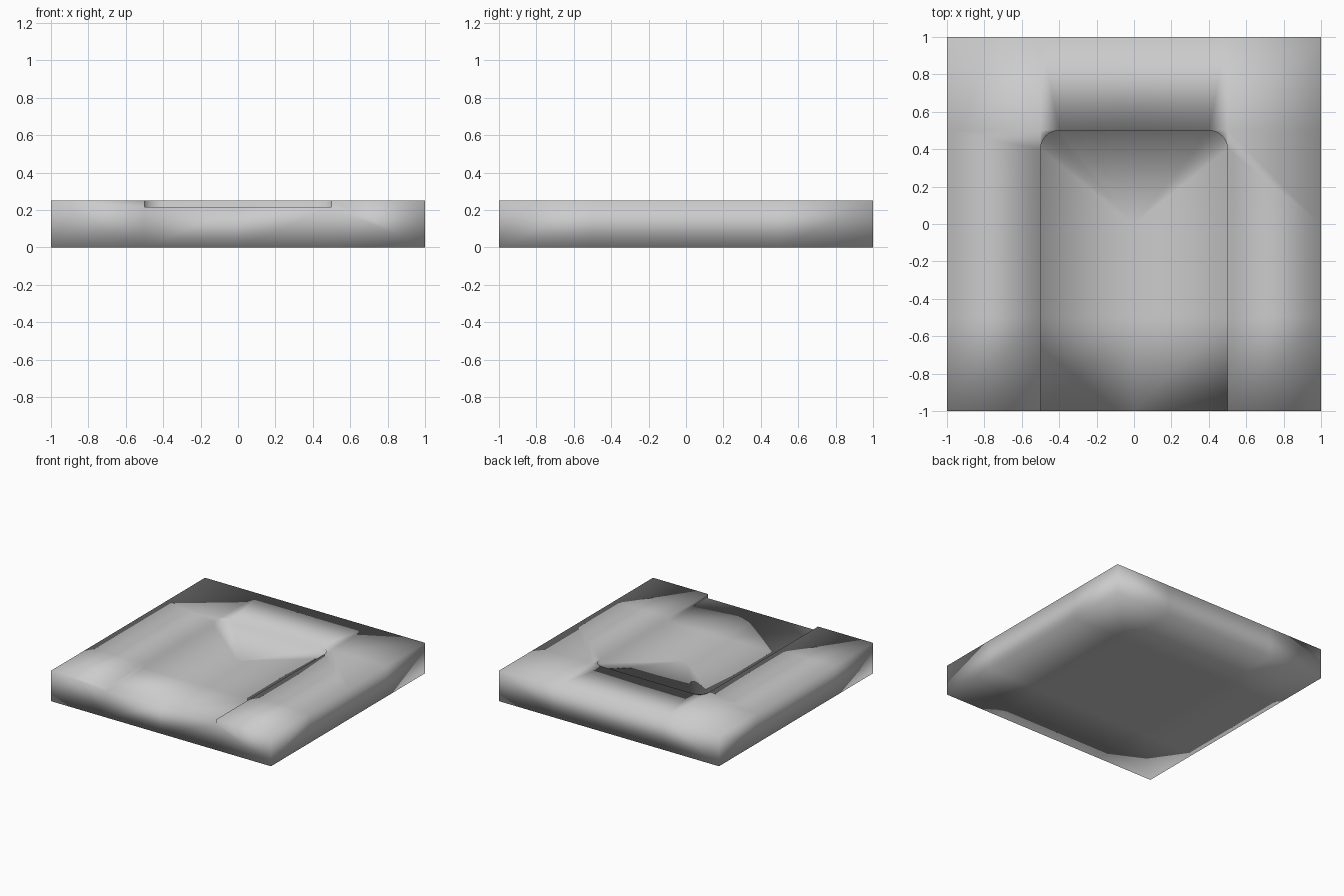
import bpy, bmesh, math

if "Cube" in bpy.data.objects:
    bpy.data.objects.remove(bpy.data.objects["Cube"])

H, F, R = 0.25, 0.215, 0.1      # slab height, recess floor height, corner radius
bm = bmesh.new()
cache = {}


def face(*pts):
    vs = []
    for p in pts:
        k = tuple(round(c, 4) + 0.0 for c in p)
        if k not in cache:
            cache[k] = bm.verts.new(k)
        vs.append(cache[k])
    bm.faces.new(vs)


def cell(x, y, z):
    s = 0.5
    face((x, y, z), (x + s, y, z), (x + s, y + s, z), (x, y + s, z))


steps = [-1, -0.5, 0, 0.5]

# Underside, upper rim and recess floor cells
for x in steps:
    for y in steps:
        cell(x, y, 0)
        inside = x in (-0.5, 0)
        if not inside or y == 0.5:
            cell(x, y, H)
        elif y < 0:
            cell(x, y, F)

# Outer side walls, with the front notched by the recess
for a in steps:
    b = a + 0.5
    for x in (-1, 1):
        face((x, a, 0), (x, b, 0), (x, b, H), (x, a, H))
    face((a, 1, 0), (b, 1, 0), (b, 1, H), (a, 1, H))
    if a in (-0.5, 0):
        face((a, -1, 0), (b, -1, 0), (b, -1, F), (a, -1, F))
    elif a < 0:
        face((a, -1, 0), (b, -1, 0), (b, -1, F), (b, -1, H), (a, -1, H))
    else:
        face((a, -1, 0), (b, -1, 0), (b, -1, H), (a, -1, H), (a, -1, F))

# Each half of the recess: rounded corner, wall strip, floor fan, rim fill
for s in (-1, 1):
    arc = [(s * (0.5 - R + R * math.cos(t)), 0.5 - R + R * math.sin(t))
           for t in (math.pi / 2 * i / 8 for i in range(9))]
    path = [(s * 0.5, y) for y in (-1, -0.5, 0)] + arc + [(0, 0.5)]
    for p, q in zip(path, path[1:]):
        face((*p, F), (*q, F), (*q, H), (*p, H))
    for p, q in zip(path[2:], path[3:]):
        face((0, 0, F), (*p, F), (*q, F))
    for p, q in zip(arc, arc[1:]):
        face((s * 0.5, 0.5, H), (*p, H), (*q, H))

# Insert the rounded-corner tangent points into neighbouring rim edges
for f in list(bm.faces):
    if len(f.verts) != 4 or any(abs(v.co.z - H) > 1e-5 for v in f.verts):
        continue
    co = [tuple(v.co) for v in f.verts]
    out = []
    for p, q in zip(co, co[1:] + co[:1]):
        out.append(p)
        for s in (-1, 1):
            for t in ((s * 0.5, 0.5 - R, H), (s * (0.5 - R), 0.5, H)):
                d1, d2, d = math.dist(p, t), math.dist(t, q), math.dist(p, q)
                if abs(d1 + d2 - d) < 1e-5:
                    out.append(t)
    if len(out) > 4:
        bm.faces.remove(f)
        face(*out)

bmesh.ops.recalc_face_normals(bm, faces=bm.faces)
loose = [e for e in bm.edges if not e.link_faces]
bmesh.ops.delete(bm, geom=loose, context='EDGES')
for f in bm.faces:
    f.smooth = True

# Square slab with an open-fronted shallow recess
mesh = bpy.data.meshes.new("recessed_slab")
bm.to_mesh(mesh)
bm.free()
slab = bpy.data.objects.new("recessed_slab", mesh)
bpy.context.collection.objects.link(slab)
